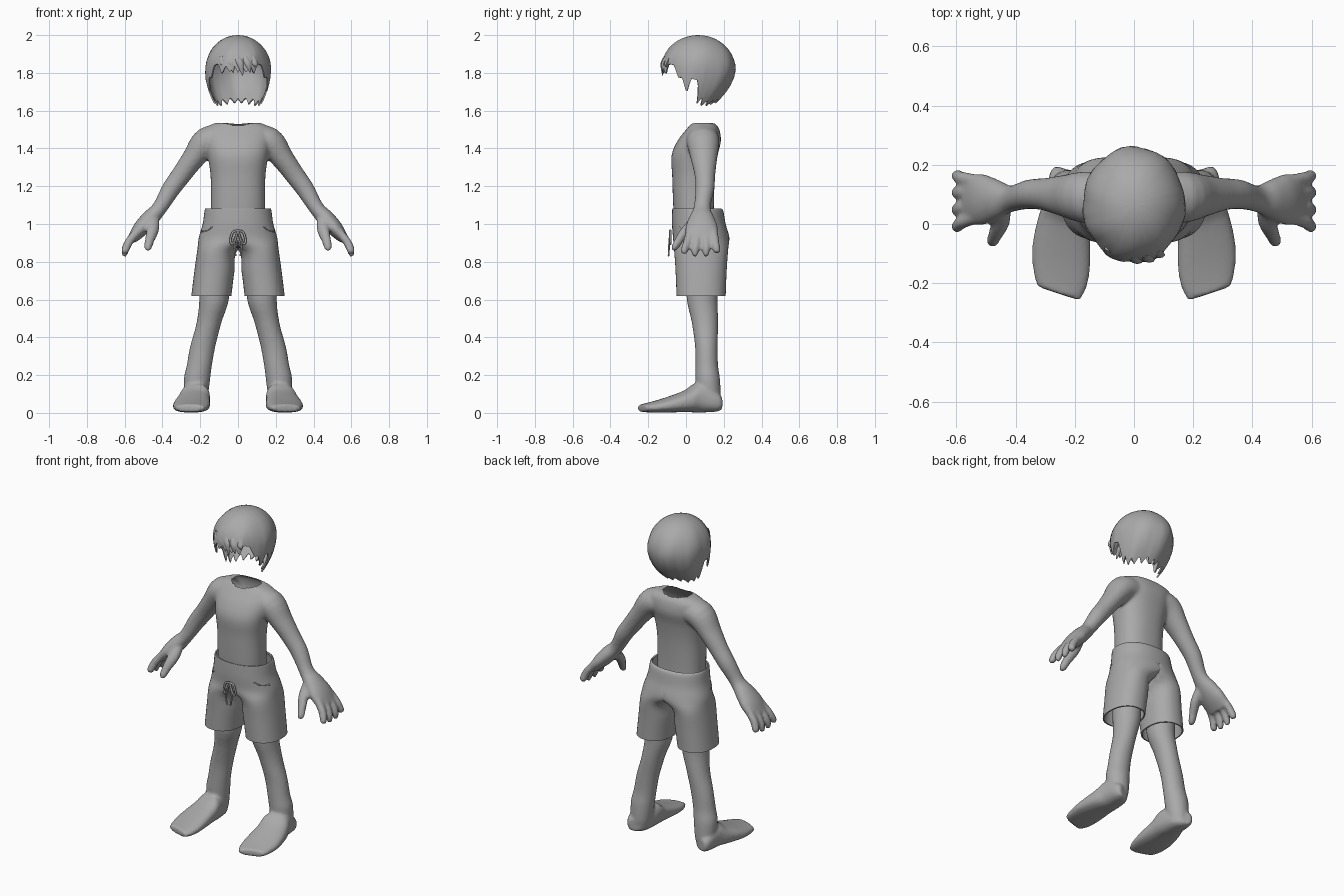
import bpy, bmesh, math
from mathutils import Vector

if "Cube" in bpy.data.objects:
    bpy.data.objects.remove(bpy.data.objects["Cube"])

grey = bpy.data.materials.new("plain grey")
grey.use_nodes = True
grey.diffuse_color = (0.4, 0.4, 0.4, 1)
grey.node_tree.nodes["Principled BSDF"].inputs["Base Color"].default_value = (0.4, 0.4, 0.4, 1)


def smooth_keys(keys, steps=4):
    """Catmull-Rom interpolation between key tuples."""
    out = []
    for i in range(len(keys) - 1):
        p = [keys[max(i - 1, 0)], keys[i], keys[i + 1], keys[min(i + 2, len(keys) - 1)]]
        for s in range(steps):
            t = s / steps
            out.append([b + t / 2 * (c - a + t * (2 * a - 5 * b + 4 * c - d + t * (3 * (b - c) + d - a)))
                        for a, b, c, d in zip(*p)])
    return out + [list(keys[-1])]


def loft(bm, keys, u=(1, 0, 0), axis=None, side=1, n=24, power=1.0, caps=True, min_x=None):
    """Skin rings (x, y, z, half width, half depth) along a path."""
    u = Vector(u)
    rows = smooth_keys(keys)
    pts = [Vector(r[:3]) for r in rows]
    rings = []
    for i, r in enumerate(rows):
        d = Vector(axis) if axis else (pts[min(i + 1, len(pts) - 1)] - pts[max(i - 1, 0)]).normalized()
        v = d.cross(u).normalized()
        ring = []
        for k in range(n):
            a = math.tau * k / n
            c, s = math.cos(a), math.sin(a)
            c, s = (math.copysign(abs(q) ** power, q) for q in (c, s))
            p = pts[i] + u * (r[3] * c) + v * (r[4] * s)
            if min_x is not None:
                p.x = max(p.x, min_x)
            ring.append(bm.verts.new((p.x * side, p.y, max(p.z, 0))))
        rings.append(ring)
    for a, b in zip(rings, rings[1:]):
        for k in range(n):
            bm.faces.new((a[k], a[(k + 1) % n], b[(k + 1) % n], b[k]))
    if caps:
        bm.faces.new(rings[0])
        bm.faces.new(rings[-1])
    return rings


def finish(bm, name, modifiers=()):
    """Make an object from a bmesh and bake its modifiers."""
    bmesh.ops.recalc_face_normals(bm, faces=bm.faces[:])
    me = bpy.data.meshes.new(name)
    bm.to_mesh(me)
    bm.free()
    ob = bpy.data.objects.new(name, me)
    bpy.context.collection.objects.link(ob)
    me.materials.append(grey)
    bpy.ops.object.select_all(action='DESELECT')
    ob.select_set(True)
    bpy.context.view_layer.objects.active = ob
    for kind, settings in modifiers:
        m = ob.modifiers.new(kind.title(), kind)
        for key, value in settings.items():
            setattr(m, key, value)
        bpy.ops.object.modifier_apply(modifier=m.name)
    bpy.ops.object.shade_smooth_by_angle(angle=math.radians(50))
    return ob


blend = [('REMESH', dict(mode='VOXEL', voxel_size=0.009)), ('SMOOTH', dict(factor=0.5, iterations=5))]

# Upper body: torso, arms and hands blended into one skin
bm = bmesh.new()
loft(bm, [(0, .045, 1.0, .143, .105), (0, .04, 1.1, .143, .108), (0, .04, 1.25, .145, .113),
          (0, .045, 1.36, .16, .122), (0, .07, 1.44, .175, .115), (0, .09, 1.505, .175, .085),
          (0, .09, 1.535, .12, .06)], axis=(0, 0, 1), n=40, power=.85)
for side in (1, -1):
    across = (-.25, -.95, 0)
    loft(bm, [(.08, .09, 1.45, .08, .07), (.165, .09, 1.435, .087, .078), (.238, .095, 1.345, .07, .06),
              (.3, .1, 1.26, .055, .053), (.355, .1, 1.185, .05, .049), (.415, .085, 1.085, .045, .04),
              (.465, .083, 1.03, .068, .045), (.515, .083, .975, .087, .042), (.56, .083, .92, .082, .027)],
         u=(0, 1, 0), side=side)
    # Four fingers and a thumb
    for base, tip, length in ((.022, -.008, .845), (.065, .048, .832), (.107, .106, .832), (.146, .162, .85)):
        loft(bm, [(.53, base, .965, .022, .022), (.578, (base + tip) / 2, .905, .023, .023),
                  (.597, tip, .86, .021, .021), (.602, tip, length - .004, .012, .012)],
             u=(0, 1, 0), side=side, n=12)
    loft(bm, [(.445, .06, 1.04, .03, .03), (.45, .01, .975, .034, .034), (.468, -.035, .915, .026, .026),
              (.477, -.058, .875, .021, .021), (.48, -.065, .858, .01, .01)], u=across, side=side, n=12)
body = finish(bm, "upper_body", blend)

# Open the neck
bm = bmesh.new()
bm.from_mesh(body.data)
hole = [f for f in bm.faces if f.calc_center_median().z > 1.47 and
        math.hypot(f.calc_center_median().x / .09, (f.calc_center_median().y - .085) / .068) < 1]
bmesh.ops.delete(bm, geom=hole, context='FACES')
bm.to_mesh(body.data)
bm.free()

# Legs with feet
for side, label in ((1, "left"), (-1, "right")):
    bm = bmesh.new()
    loft(bm, [(.13, .09, .85, .085, .085), (.125, .085, .62, .08, .083), (.153, .1, .48, .066, .07),
              (.187, .108, .35, .067, .06), (.205, .11, .25, .067, .06), (.217, .115, .18, .07, .065),
              (.222, .12, .08, .062, .064), (.225, .12, .025, .05, .055)], axis=(0, 0, 1), side=side)
    loft(bm, [(.23, .185, .05, .035, .035), (.225, .15, .06, .06, .055), (.225, .06, .08, .076, .078),
              (.235, 0, .062, .087, .058), (.245, -.1, .042, .098, .04), (.25, -.18, .03, .092, .028),
              (.255, -.235, .025, .072, .02)], u=(1, .33, 0), axis=(0, -1, 0), side=side, power=.8)
    finish(bm, label + "_leg", blend)

# Shorts: one half, mirrored
bm = bmesh.new()
loft(bm, [(0, .055, 1.083, .172, .127), (0, .062, 1.07, .177, .135), (0, .068, 1.0, .187, .142),
          (.01, .08, .93, .197, .149), (.106, .08, .865, .109, .143), (.125, .08, .75, .106, .135),
          (.141, .08, .62, .106, .13)], axis=(0, 0, 1), n=48, power=.9, caps=False, min_x=0)
inner = [f for f in bm.faces if all(v.co.x < 1e-5 for v in f.verts)]
bmesh.ops.delete(bm, geom=inner, context='FACES')
finish(bm, "shorts", [('MIRROR', dict(merge_threshold=.0005)), ('SOLIDIFY', dict(thickness=.008, offset=-1))])


def cord(name, points, radius):
    """A round cord through the points."""
    cu = bpy.data.curves.new(name, 'CURVE')
    cu.dimensions = '3D'
    cu.bevel_depth = radius
    cu.bevel_resolution = 2
    cu.use_fill_caps = True
    path = smooth_keys(points, 5)
    sp = cu.splines.new('POLY')
    sp.points.add(len(path) - 1)
    for p, q in zip(sp.points, path):
        p.co = (*q, 1)
    cu.materials.append(grey)
    bpy.context.collection.objects.link(bpy.data.objects.new(name, cu))


# Drawstring bow and pocket seams
for side, label in ((1, "left"), (-1, "right")):
    cord(label + "_bow_loop", [(x * side, -.083, z) for x, z in
         ((0, .965), (.028, .955), (.04, .91), (.028, .895), (.012, .93), (0, .965))], .006)
    cord(label + "_bow_tail", [(0, -.083, .965), (.012 * side, -.087, .92), (.02 * side, -.09, .88),
                               (.012 * side, -.092, .83)], .005)
    cord(label + "_pocket_seam", [(.135 * side, -.037, .985), (.165 * side, -.012, .965),
                                  (.195 * side, .035, .96)], .004)

# Hair: a hollow cap with a jagged hem, given as (degrees from the front, hem height)
hem = [(0, 1.80), (7, 1.84), (14, 1.80), (22, 1.84), (29, 1.79), (37, 1.85), (48, 1.84), (58, 1.77),
       (64, 1.78), (74, 1.69), (80, 1.77), (91, 1.76), (101, 1.63), (108, 1.67), (116, 1.62), (125, 1.655),
       (134, 1.62), (143, 1.66), (153, 1.63), (163, 1.665), (172, 1.635), (180, 1.66)]


def hem_height(deg):
    for (a, za), (b, zb) in zip(hem, hem[1:]):
        if deg <= b:
            return za + (zb - za) * (deg - a) / (b - a)


def hair_point(a, t):
    low = hem_height(abs(math.degrees(a)))
    drop = 1.82 - low
    phi_end = math.pi / 2 + math.asin(max(-1, min(1, drop / (.28 if drop > 0 else .18))))
    phi = phi_end * t
    c = math.cos(phi)
    back = (1 - math.cos(a)) / 2
    sink = max(0, -c * .28) / .2
    swirl = 1 + .02 * t * math.sin(7 * a + 5 * t)
    r = math.sin(phi) * swirl
    z = 1.82 + c * (.18 if c > 0 else .28)
    return (.173 * r * math.sin(a), .065 - .197 * r * math.cos(a) - .07 * back * sink ** 1.5, z)


bm = bmesh.new()
n, rows = 120, 14
crown = bm.verts.new((0, .065, 2.0))
grid = [[bm.verts.new(hair_point(math.tau * k / n - math.pi, j / rows)) for k in range(n)]
        for j in range(1, rows + 1)]
for k in range(n):
    m = (k + 1) % n
    bm.faces.new((crown, grid[0][k], grid[0][m]))
    for a, b in zip(grid, grid[1:]):
        bm.faces.new((a[k], b[k], b[m], a[m]))
finish(bm, "hair", [('SOLIDIFY', dict(thickness=.008, offset=-1))])

# Loose fringe locks over the brow
bm = bmesh.new()
for x, lean, tip in ((-.085, .015, 1.83), (-.045, .02, 1.80), (-.005, .03, 1.785), (.035, .03, 1.80), (.075, .02, 1.83)):
    y = -.118 + 3.5 * x * x
    loft(bm, [(x, y + .012, 1.89, .015, .01), (x + lean / 2, y - .005, 1.85, .02, .012),
              (x + lean, y - .006, tip, .002, .002)], axis=(0, 0, 1), n=8)
finish(bm, "fringe_locks")
